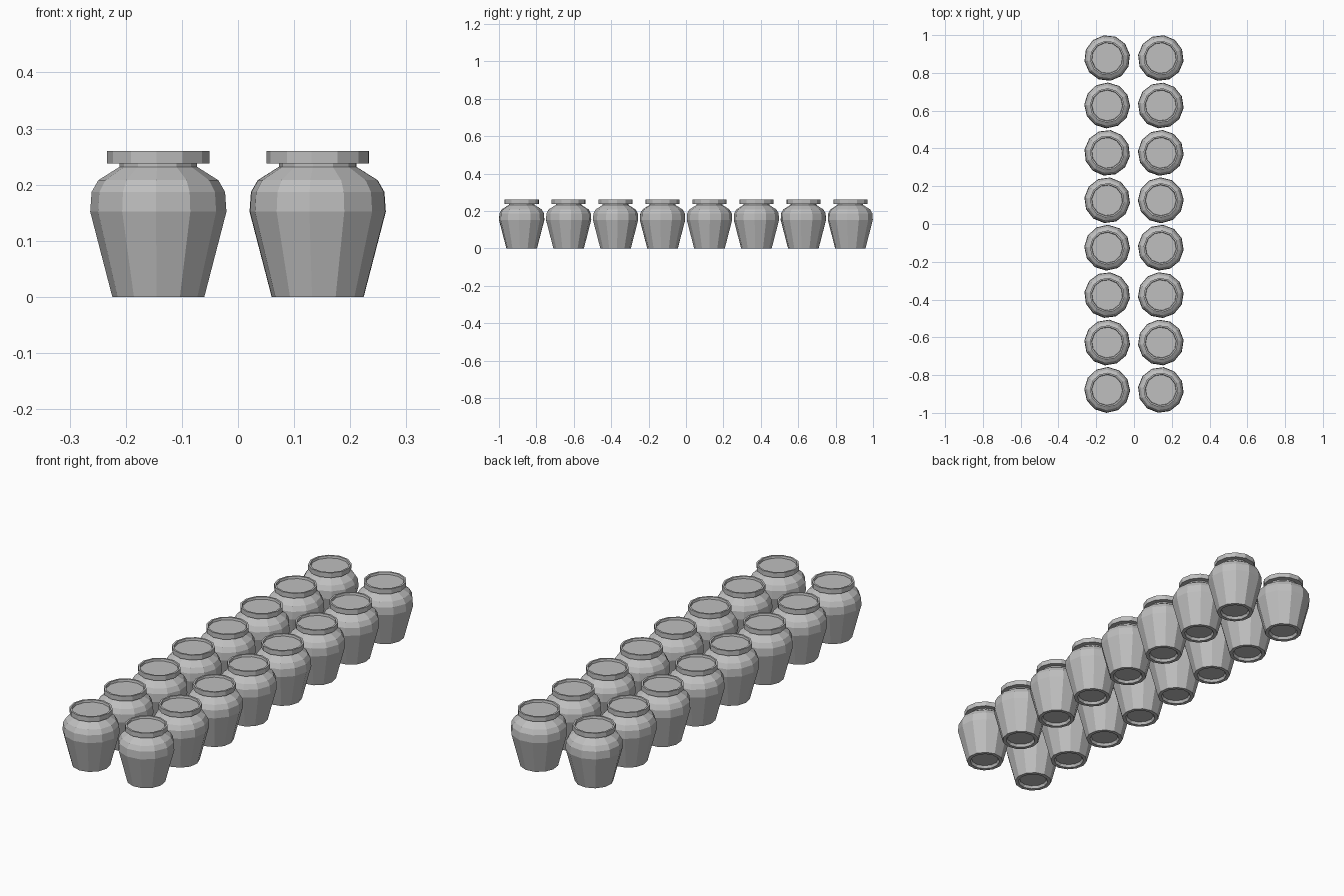
import bpy
import bmesh
import math
import random

SIDES = 12
ROWS = 8
STEP = 0.251      # spacing between jars along y
COLUMN_X = 0.142  # distance of each column from the middle

cube = bpy.data.objects.get("Cube")
if cube:
    bpy.data.objects.remove(cube, do_unlink=True)

# Single clay colour
clay = bpy.data.materials.new("grey_clay")
clay.use_nodes = True
colour = (0.52, 0.52, 0.52, 1)
clay.diffuse_color = colour
shader = next(n for n in clay.node_tree.nodes if n.type == 'BSDF_PRINCIPLED')
shader.inputs["Base Color"].default_value = colour
shader.inputs["Roughness"].default_value = 0.8

# Radius and height: recessed foot, body, neck, rim, sunken lid
profile = [
    (0.060, 0.012), (0.066, 0.0),
    (0.082, 0.0), (0.1215, 0.152), (0.119, 0.187), (0.107, 0.208),
    (0.069, 0.232), (0.069, 0.2375),
    (0.0915, 0.2375), (0.0915, 0.26),
    (0.083, 0.26), (0.081, 0.25),
]


def lathe(name, points):
    """Turn a profile into a closed faceted mesh."""
    bm = bmesh.new()
    rings = []
    for radius, height in points:
        ring = []
        for i in range(SIDES):
            a = math.tau * i / SIDES
            ring.append(bm.verts.new((radius * math.cos(a), radius * math.sin(a), height)))
        rings.append(ring)
    for low, high in zip(rings, rings[1:]):
        for i in range(SIDES):
            j = (i + 1) % SIDES
            bm.faces.new((low[i], low[j], high[j], high[i]))
    bm.faces.new(rings[0][::-1])
    bm.faces.new(rings[-1])
    bmesh.ops.recalc_face_normals(bm, faces=bm.faces)
    mesh = bpy.data.meshes.new(name)
    bm.to_mesh(mesh)
    bm.free()
    mesh.materials.append(clay)
    return mesh


# Two columns of jars, each turned a little differently
random.seed(4)
jar_mesh = lathe("jar", profile)
for side, x, front_turn in (("right", -COLUMN_X, -2), ("left", COLUMN_X, -7)):
    for row in range(ROWS):
        jar = bpy.data.objects.new(f"jar_{side}_{row + 1}", jar_mesh)
        jar.location = (x, (row - (ROWS - 1) / 2) * STEP, 0)
        turn = front_turn if row == 0 else random.uniform(-10, 10)
        jar.rotation_euler.z = math.radians(turn)
        bpy.context.collection.objects.link(jar)
